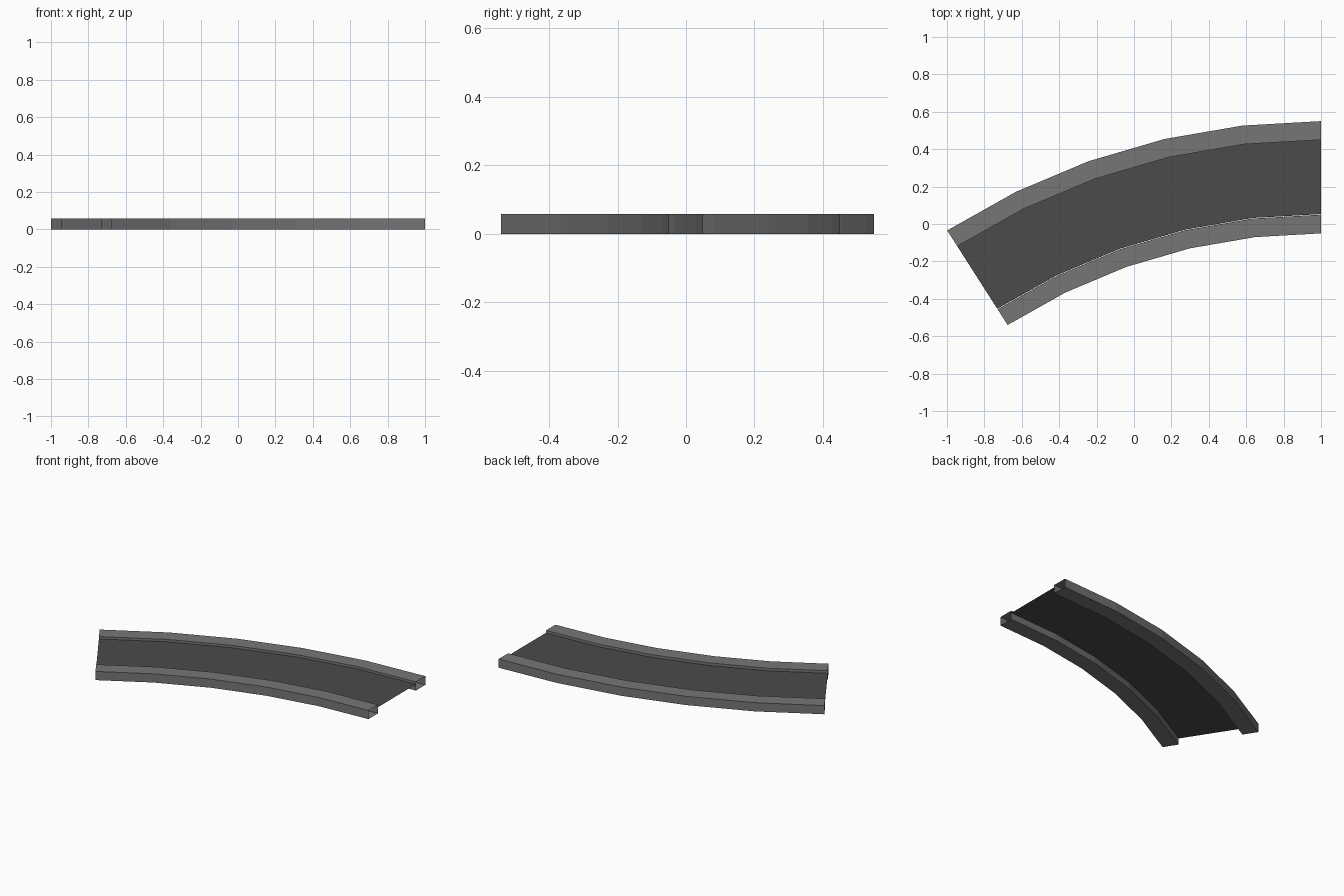
import bpy, bmesh, math

cube = bpy.data.objects.get("Cube")
if cube:
    bpy.data.objects.remove(cube, do_unlink=True)

SWEEP = math.radians(32.6)
SEGMENTS = 5
CENTRE_X, CENTRE_Y = 1.0, -3.16
INNER, OUTER = 3.11, 3.71
CURB_WIDTH = 0.1
ROAD_Z = 0.042


def make_material(name, grey):
    mat = bpy.data.materials.new(name)
    mat.use_nodes = True
    colour = (grey, grey, grey, 1)
    mat.diffuse_color = colour
    bsdf = mat.node_tree.nodes["Principled BSDF"]
    bsdf.inputs["Base Color"].default_value = colour
    bsdf.inputs["Roughness"].default_value = 0.9
    return mat


def sweep_profile(name, profile, mat, closed):
    """Sweep (radius, height) points around the bend, leaving the ends open."""
    bm = bmesh.new()
    rings = []
    for i in range(SEGMENTS + 1):
        a = SWEEP * i / SEGMENTS
        rings.append([bm.verts.new((CENTRE_X - r * math.sin(a),
                                    CENTRE_Y + r * math.cos(a), z))
                      for r, z in profile])
    count = len(profile)
    for a, b in zip(rings, rings[1:]):
        for j in range(count if closed else count - 1):
            k = (j + 1) % count
            bm.faces.new((a[j], a[k], b[k], b[j]))
    bmesh.ops.recalc_face_normals(bm, faces=bm.faces)
    if not closed:
        # An open strip should face upwards
        bm.normal_update()
        down = [f for f in bm.faces if f.normal.z < 0]
        bmesh.ops.reverse_faces(bm, faces=down)
    mesh = bpy.data.meshes.new(name)
    bm.to_mesh(mesh)
    bm.free()
    mesh.materials.append(mat)
    obj = bpy.data.objects.new(name, mesh)
    bpy.context.collection.objects.link(obj)
    return obj


curb_grey = make_material("curb_grey", 0.18)
road_grey = make_material("road_dark_grey", 0.07)

# Hollow curbs along both sides of the bend
for name, r, top in (("inner_curb", INNER, 0.058),
                     ("outer_curb", OUTER - CURB_WIDTH, 0.058)):
    sweep_profile(name, [(r, 0), (r + CURB_WIDTH, 0),
                         (r + CURB_WIDTH, top), (r, top)], curb_grey, True)

# Thin road surface between the curbs
sweep_profile("road_surface", [(INNER + CURB_WIDTH + 0.003, ROAD_Z),
                               (OUTER - CURB_WIDTH, ROAD_Z)], road_grey, False)
